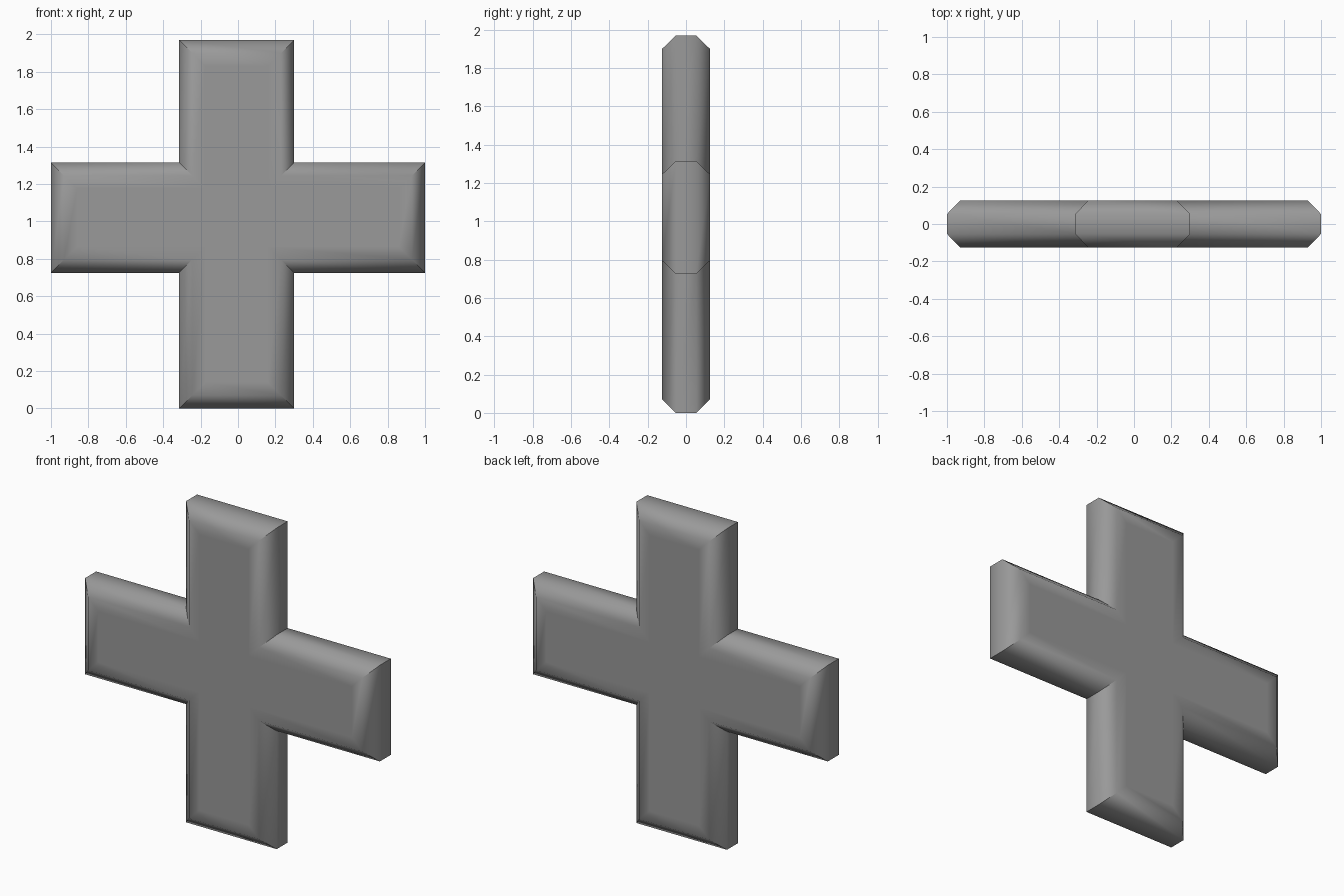
import bpy, bmesh, math

if "Cube" in bpy.data.objects:
    bpy.data.objects.remove(bpy.data.objects["Cube"])

# Cross outline, counter-clockwise in the x-z plane
XL, XR, ZB, ZT, H = -0.315, 0.30, 0.725, 1.315, 1.97
outline = [(XL, 0), (XR, 0), (XR, ZB), (1, ZB), (1, ZT), (XR, ZT),
           (XR, H), (XL, H), (XL, ZT), (-1, ZT), (-1, ZB), (XL, ZB)]


def inset(points, d):
    """Mitred inward offset of a right-angled outline."""
    result = []
    for i, (x, z) in enumerate(points):
        px, pz = points[i - 1]
        nx, nz = points[(i + 1) % len(points)]
        ox = oz = 0
        for ax, az, bx, bz in ((px, pz, x, z), (x, z, nx, nz)):
            if az == bz:
                oz = d if bx > ax else -d
            else:
                ox = -d if bz > az else d
        result.append((x + ox, z + oz))
    return result


# Stacked rings: flat centre, broad chamfer and narrow rim on both sides
rings = [(0.14, -0.125), (0.07, -0.125), (0, -0.053),
         (0, 0.053), (0.07, 0.125), (0.14, 0.125)]
bm = bmesh.new()
loops = [[bm.verts.new((x, y, z)) for x, z in inset(outline, d)] for d, y in rings]
n = len(outline)
for a, b in zip(loops, loops[1:]):
    for i in range(n):
        j = (i + 1) % n
        bm.faces.new((a[i], a[j], b[j], b[i]))

# Front and back centres, each split into a middle and four arms
for k in (0, -1):
    v = loops[k]
    for ids in ((0, 1, 2, 11), (2, 3, 4, 5), (5, 6, 7, 8), (8, 9, 10, 11), (2, 5, 8, 11)):
        bm.faces.new([v[i] for i in ids])

bmesh.ops.recalc_face_normals(bm, faces=bm.faces)

# Soft chamfers, crisp corners between the sides
for f in bm.faces:
    f.smooth = True
for e in bm.edges:
    e.smooth = e.calc_face_angle(0) < math.radians(50)
mesh = bpy.data.meshes.new("cross")
bm.to_mesh(mesh)
bm.free()

# Dark grey surface
mat = bpy.data.materials.new("dark_grey")
mat.diffuse_color = (0.32, 0.32, 0.32, 1)
mat.use_nodes = True
mat.node_tree.nodes["Principled BSDF"].inputs["Base Color"].default_value = mat.diffuse_color
mesh.materials.append(mat)
bpy.context.collection.objects.link(bpy.data.objects.new("cross", mesh))
